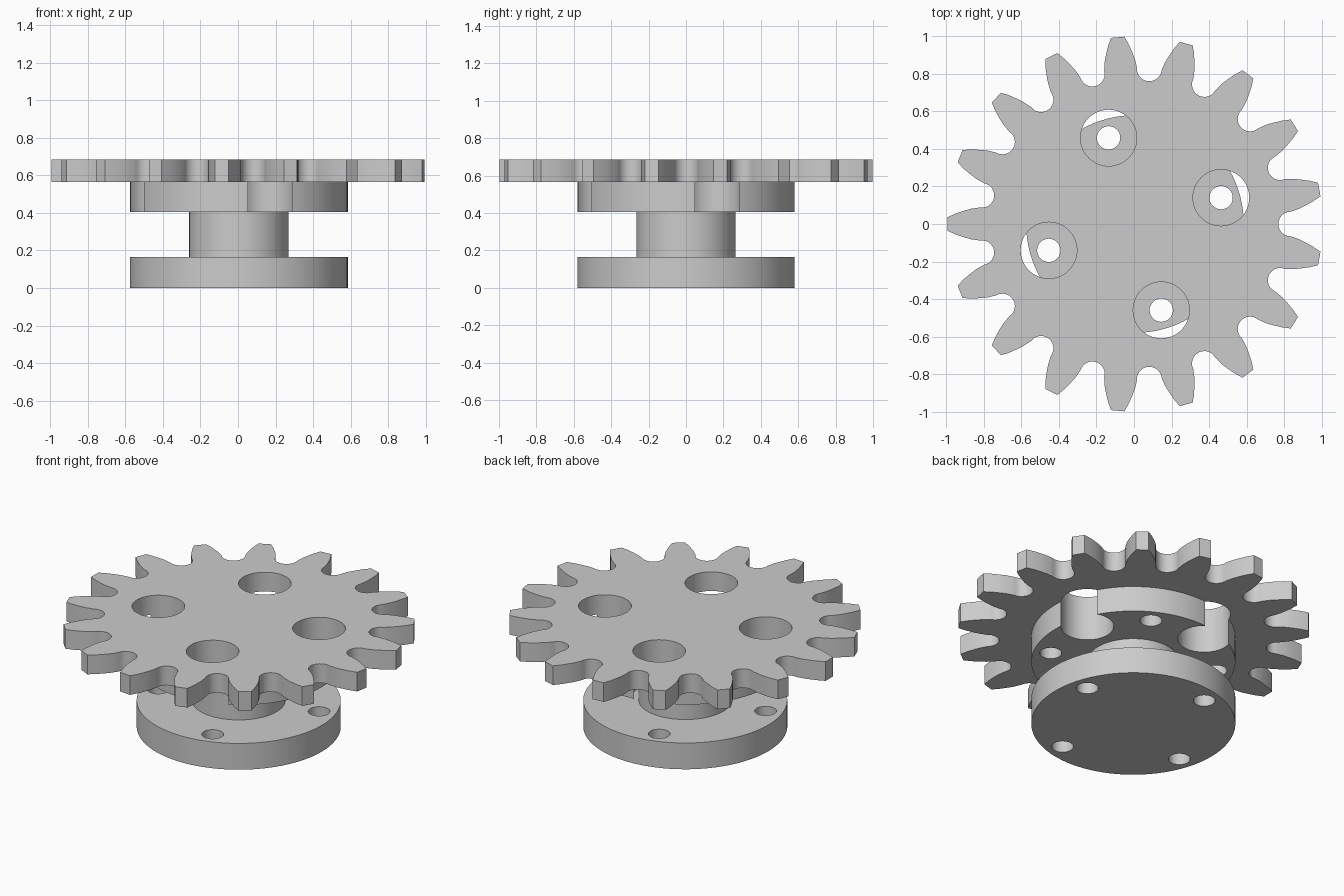
import bpy, bmesh
from math import sin, cos, pi, radians

if "Cube" in bpy.data.objects:
    bpy.data.objects.remove(bpy.data.objects["Cube"])

CX = 0.005                      # shaft axis offset
TEETH = 17
STEP = 2 * pi / TEETH
HOLE_RING, BIG, SMALL = 0.48, 0.15, 0.062
BOLT = radians(17)

steel = bpy.data.materials.new("grey_steel")
steel.use_nodes = True
colour = (0.6, 0.6, 0.6, 1)
steel.diffuse_color = colour
steel.node_tree.nodes["Principled BSDF"].inputs["Base Color"].default_value = colour


def prism(name, outline, z0, z1):
    """Extrude a closed 2D outline from z0 to z1."""
    bm = bmesh.new()
    face = bm.faces.new([bm.verts.new((x, y, z0)) for x, y in outline])
    top = bmesh.ops.extrude_face_region(bm, geom=[face])["geom"]
    bmesh.ops.translate(bm, vec=(0, 0, z1 - z0),
                        verts=[v for v in top if isinstance(v, bmesh.types.BMVert)])
    bmesh.ops.recalc_face_normals(bm, faces=bm.faces)
    mesh = bpy.data.meshes.new(name)
    bm.to_mesh(mesh)
    bm.free()
    mesh.materials.append(steel)
    obj = bpy.data.objects.new(name, mesh)
    bpy.context.collection.objects.link(obj)
    return obj


def circle(r, cx=CX, cy=0, n=64):
    return [(cx + r * cos(2 * pi * i / n), cy + r * sin(2 * pi * i / n)) for i in range(n)]


def drill(obj, radius, start):
    """Cut four holes spaced evenly around the bolt ring."""
    for k in range(4):
        a = start + k * pi / 2
        cutter = prism("hole_cutter", circle(radius, CX + HOLE_RING * cos(a),
                                             HOLE_RING * sin(a), 48), -1, 2)
        mod = obj.modifiers.new("hole", "BOOLEAN")
        mod.operation, mod.solver, mod.object = "DIFFERENCE", "EXACT", cutter
        bpy.context.view_layer.objects.active = obj
        bpy.ops.object.modifier_apply(modifier=mod.name)
        bpy.data.objects.remove(cutter)


def gear_outline():
    flank = [(0.84, 0.086), (0.875, 0.081), (0.91, 0.071), (0.955, 0.056), (0.999, 0.036)]
    points = []
    for k in range(TEETH):
        a = pi + k * STEP
        # convex tooth, right flank up and left flank down
        tooth = [(r, -w) for r, w in flank] + [(r, w) for r, w in reversed(flank)]
        points += [(r * cos(a) - w * sin(a), r * sin(a) + w * cos(a)) for r, w in tooth]
        # round root gap
        g = a + STEP / 2
        for i in range(13):
            t = pi * i / 12
            r, w = 0.83 - 0.066 * sin(t), -0.066 * cos(t)
            points.append((r * cos(g) - w * sin(g), r * sin(g) + w * cos(g)))
    return [(x + CX, y) for x, y in points]


# Toothed wheel with four large access holes
gear = prism("gear_wheel", gear_outline(), 0.565, 0.685)
drill(gear, BIG, BOLT)

# Upper flange, its rim notched by the access holes, with bolt holes between
upper = prism("upper_flange", circle(0.58, n=96), 0.405, 0.565)
drill(upper, BIG, BOLT)
drill(upper, SMALL, BOLT + pi / 4)

# Hub joining the flanges
hub = prism("hub", circle(0.265), 0.165, 0.405)

# Base flange with four bolt holes
base = prism("base_flange", circle(0.58, n=96), 0, 0.165)
drill(base, SMALL, BOLT)

# Smooth the round walls, keep the edges sharp
bpy.ops.object.select_all(action="DESELECT")
for obj in (gear, upper, hub, base):
    obj.select_set(True)
bpy.context.view_layer.objects.active = gear
bpy.ops.object.shade_smooth_by_angle(angle=radians(30))
